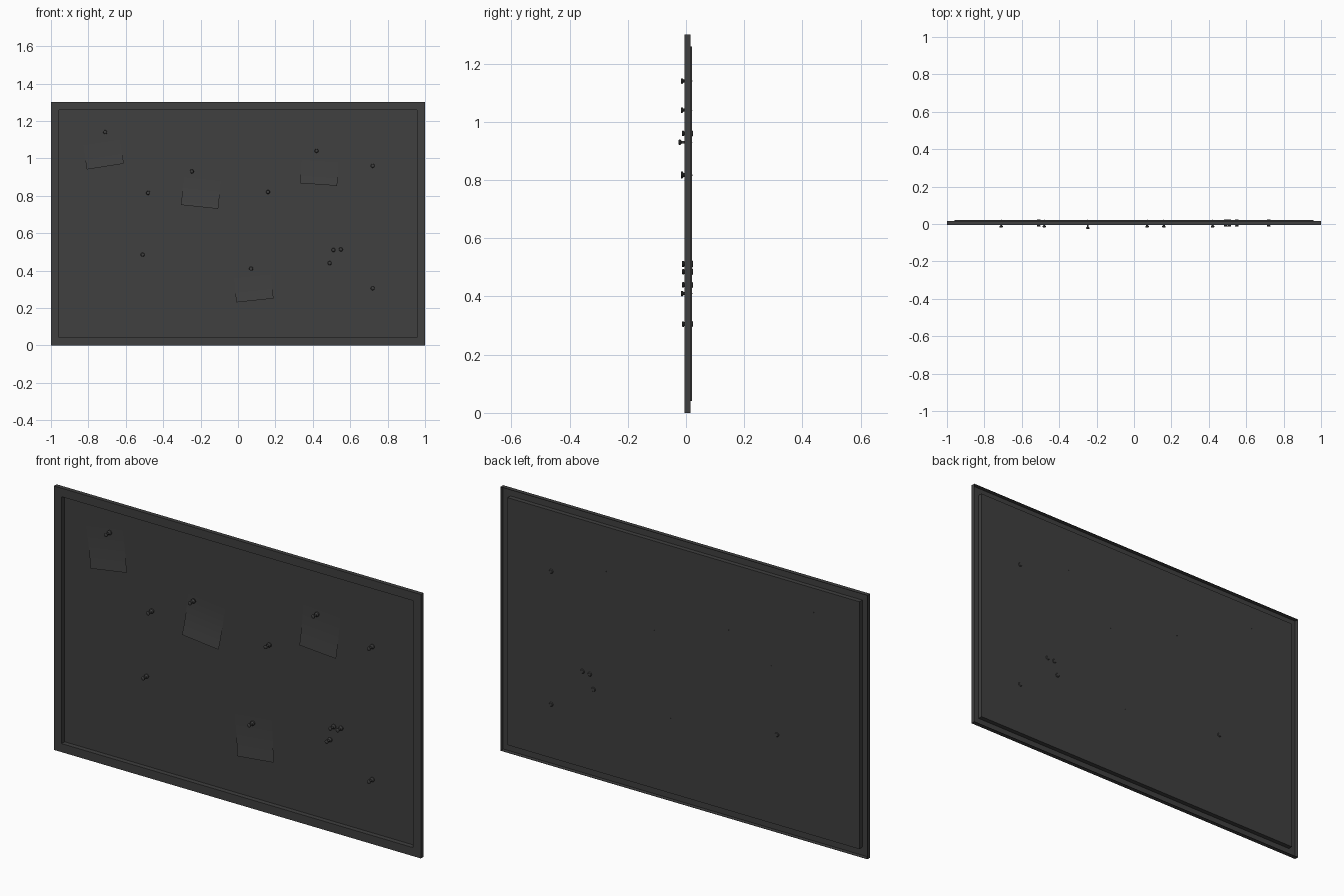
import bpy, bmesh, math
from mathutils import Matrix, Vector

cube = bpy.data.objects.get("Cube")
if cube:
    bpy.data.objects.remove(cube)

grey = bpy.data.materials.new("charcoal_grey")
grey.use_nodes = True
colour = (0.05, 0.05, 0.05, 1)
grey.diffuse_color = colour
bsdf = grey.node_tree.nodes["Principled BSDF"]
bsdf.inputs["Base Color"].default_value = colour
bsdf.inputs["Roughness"].default_value = 0.8

HEIGHT = 1.3
FRONT, FRAME_BACK, PANEL = -0.005, 0.016, 0.019


def make_object(name, bm, smooth=False):
    mesh = bpy.data.meshes.new(name)
    bm.to_mesh(mesh)
    bm.free()
    mesh.materials.append(grey)
    ob = bpy.data.objects.new(name, mesh)
    bpy.context.collection.objects.link(ob)
    if smooth:
        bpy.ops.object.select_all(action="DESELECT")
        ob.select_set(True)
        bpy.context.view_layer.objects.active = ob
        bpy.ops.object.shade_smooth_by_angle(angle=math.radians(40))
    return ob


def bridge(bm, a, b):
    for i in range(len(a)):
        j = (i + 1) % len(a)
        bm.faces.new((a[i], a[j], b[j], b[i]))


# Pressed board: hollow-backed frame stepping down to a recessed panel
def rectangle(bm, inset, y):
    x, low, high = 1 - inset, inset, HEIGHT - inset
    return [bm.verts.new((px, y, pz)) for px, pz in
            ((-x, low), (x, low), (x, high), (-x, high))]


bm = bmesh.new()
rings = [rectangle(bm, inset, y) for inset, y in
         ((0, FRAME_BACK), (0, FRONT), (0.042, FRONT), (0.042, PANEL))]
for a, b in zip(rings, rings[1:]):
    bridge(bm, a, b)
bm.faces.new(rings[-1])
board = make_object("framed_board", bm)
shell = board.modifiers.new("thickness", "SOLIDIFY")
shell.thickness = 0.002
shell.offset = -1


# Paper notes: square sheets curling forward toward the bottom
def add_note(name, x, z, angle, lift):
    bm = bmesh.new()
    bmesh.ops.create_grid(bm, x_segments=1, y_segments=6, size=0.1)
    for v in bm.verts:
        drop = (0.1 - v.co.y) / 0.2
        v.co = Vector((v.co.x, PANEL - 0.001 - lift * drop ** 2, v.co.y))
    bm.transform(Matrix.Translation((x, 0, z)) @
                 Matrix.Rotation(-math.radians(angle), 4, "Y"))
    make_object(name, bm, True)


NOTES = [(-0.725, 1.055, 9, 0.012), (-0.195, 0.84, -6, 0.018),
         (0.437, 0.96, -4, 0.012), (0.08, 0.34, 6, 0.012)]
for i, note in enumerate(NOTES):
    add_note(f"paper_note_{i + 1}", *note)


# Push pins: lathed head, waist, flange and needle
PROFILE = [(0.007, -0.015), (0.0095, -0.013), (0.0095, -0.009), (0.005, -0.005),
           (0.005, 0.008), (0.011, 0.013), (0.011, 0.02), (0.008, 0.023)]


def add_pin(name, x, z, shift):
    bm = bmesh.new()
    sides = 12
    rings = []
    for radius, y in PROFILE:
        turn = [2 * math.pi * k / sides for k in range(sides)]
        rings.append([bm.verts.new((x + radius * math.cos(t), y + shift,
                                    z + radius * math.sin(t))) for t in turn])
    for a, b in zip(rings, rings[1:]):
        bridge(bm, a, b)
    bm.faces.new(rings[0])
    bm.faces.new(rings[-1])
    needle = Matrix.Translation((x, 0.014, z)) @ Matrix.Rotation(math.pi / 2, 4, "X")
    bmesh.ops.create_cone(bm, cap_ends=True, segments=6, radius1=0.0015,
                          radius2=0.0015, depth=0.018, matrix=needle)
    bmesh.ops.recalc_face_normals(bm, faces=bm.faces)
    make_object(name, bm, True)


NOTE_PINS = [(-0.71, 1.14), (0.42, 1.04), (0.07, 0.41), (0.16, 0.82), (-0.48, 0.815)]
DEEP_PINS = [(0.72, 0.96), (-0.51, 0.485), (0.51, 0.51), (0.55, 0.513),
             (0.49, 0.44), (0.72, 0.305)]
pins = [(p, -0.003) for p in NOTE_PINS] + [(p, 0.001) for p in DEEP_PINS]
pins.append(((-0.247, 0.93), -0.011))
for i, ((x, z), shift) in enumerate(pins):
    add_pin(f"push_pin_{i + 1}", x, z, shift)
